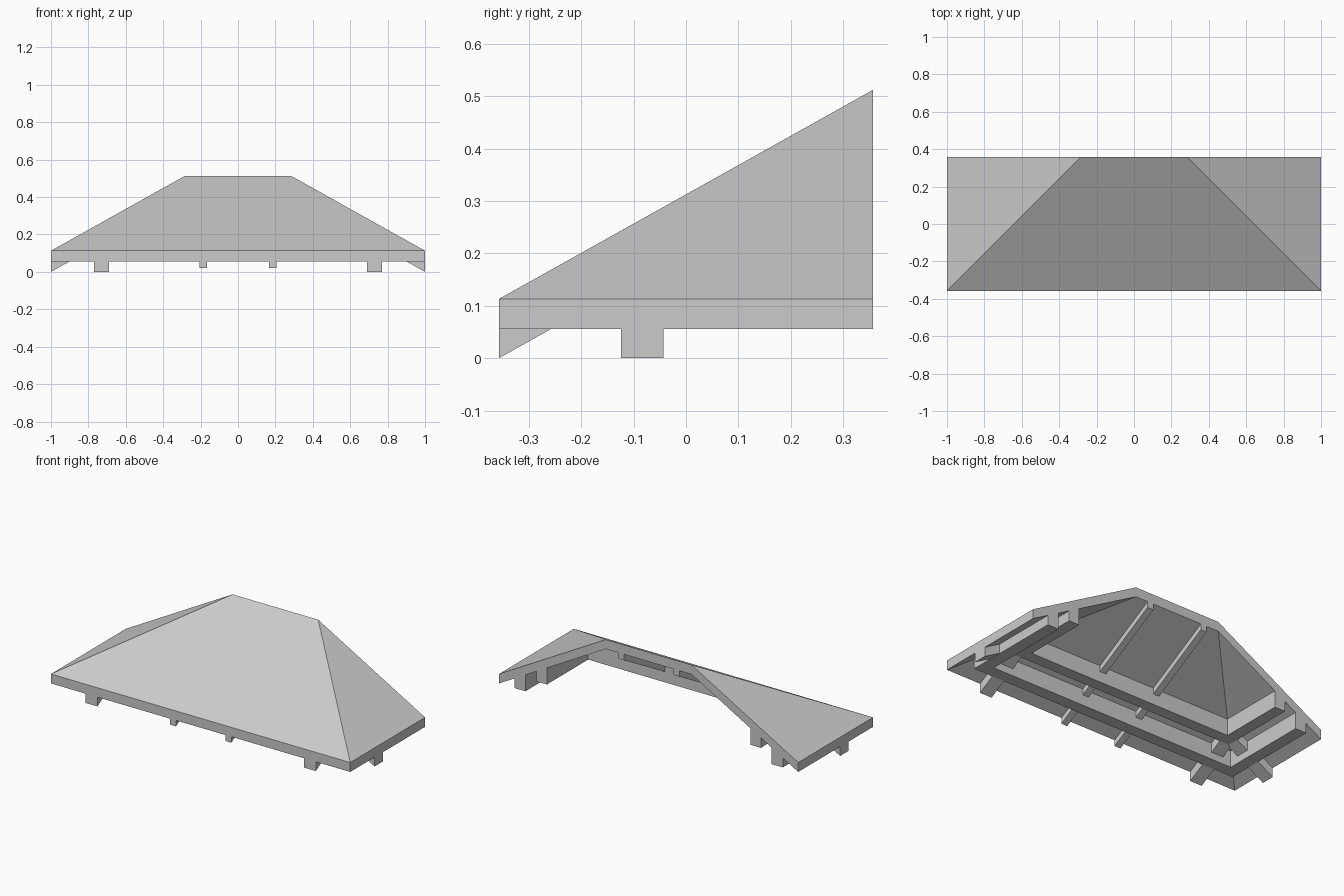
import bpy, bmesh
from mathutils import Vector

if "Cube" in bpy.data.objects:
    bpy.data.objects.remove(bpy.data.objects["Cube"])

HX, HY = 1.0, 0.357          # half width and half depth of the roof
EAVE, RIDGE = 0.113, 0.512   # top of eave and ridge
THICK = 0.057                # vertical thickness of the roof slab
SLOPE = (RIDGE - EAVE) / (2 * HY)
UNDER = EAVE - THICK         # underside height at the eave


def finish(name, bm):
    bmesh.ops.recalc_face_normals(bm, faces=bm.faces[:])
    me = bpy.data.meshes.new(name)
    bm.to_mesh(me)
    bm.free()
    ob = bpy.data.objects.new(name, me)
    bpy.context.collection.objects.link(ob)
    return ob


def extruded(name, faces, offset):
    """Extrude a list of polygons by one offset into a solid."""
    bm = bmesh.new()
    for pts in faces:
        bm.faces.new([bm.verts.new(p) for p in pts])
    bmesh.ops.remove_doubles(bm, verts=bm.verts[:], dist=1e-5)
    res = bmesh.ops.extrude_face_region(bm, geom=bm.faces[:], use_keep_orig=True)
    moved = [g for g in res["geom"] if isinstance(g, bmesh.types.BMVert)]
    bmesh.ops.translate(bm, verts=moved, vec=Vector(offset))
    return finish(name, bm)


# hipped roof slab, open at the back
rx = HX - 2 * HY
A, B = (-HX, -HY, EAVE), (HX, -HY, EAVE)
C, D = (HX, HY, EAVE), (-HX, HY, EAVE)
E, F = (rx, HY, RIDGE), (-rx, HY, RIDGE)
extruded("roof_slab", [(A, B, E, F), (B, C, E), (D, A, F)], (0, 0, -THICK))


def wall_plate(name, inset_out, inset_in, z0, z1):
    """U-shaped beam following front and both sides, mitred at corners."""
    def path(i):
        return [(-HX + i, HY), (-HX + i, -HY + i), (HX - i, -HY + i), (HX - i, HY)]
    o, n = path(inset_out), path(inset_in)
    quads = [[(*p, z0) for p in (o[k], o[k + 1], n[k + 1], n[k])] for k in range(3)]
    extruded(name, quads, (0, 0, z1 - z0))


# outer and inner beams under the slab
wall_plate("outer_beam", 0.103, 0.177, UNDER, UNDER + 0.177 * SLOPE)
wall_plate("inner_beam", 0.25, 0.32, 0.135, UNDER + 0.32 * SLOPE)


def rafter_profile(depth, length):
    """(distance in from eave, height) outline of a sloping rafter."""
    return [(0, UNDER), (length, UNDER + length * SLOPE),
            (length, UNDER - depth + length * SLOPE), (0, UNDER - depth)]


for s, side in ((-1, "left"), (1, "right")):
    # thin rafters running from the eave to the ridge
    prof = rafter_profile(0.036, 2 * HY)
    extruded("thin_rafter_" + side,
             [[(s * 0.185 - 0.02, -HY + d, z) for d, z in prof]], (0.04, 0, 0))
    # thick rafters meeting under the hip
    prof = rafter_profile(UNDER, 0.31)
    extruded("front_rafter_" + side,
             [[(s * 0.73 - 0.04, -HY + d, z) for d, z in prof]], (0.08, 0, 0))
    extruded("side_rafter_" + side,
             [[(s * (HX - d), -0.124, z) for d, z in prof]], (0, 0.081, 0))
